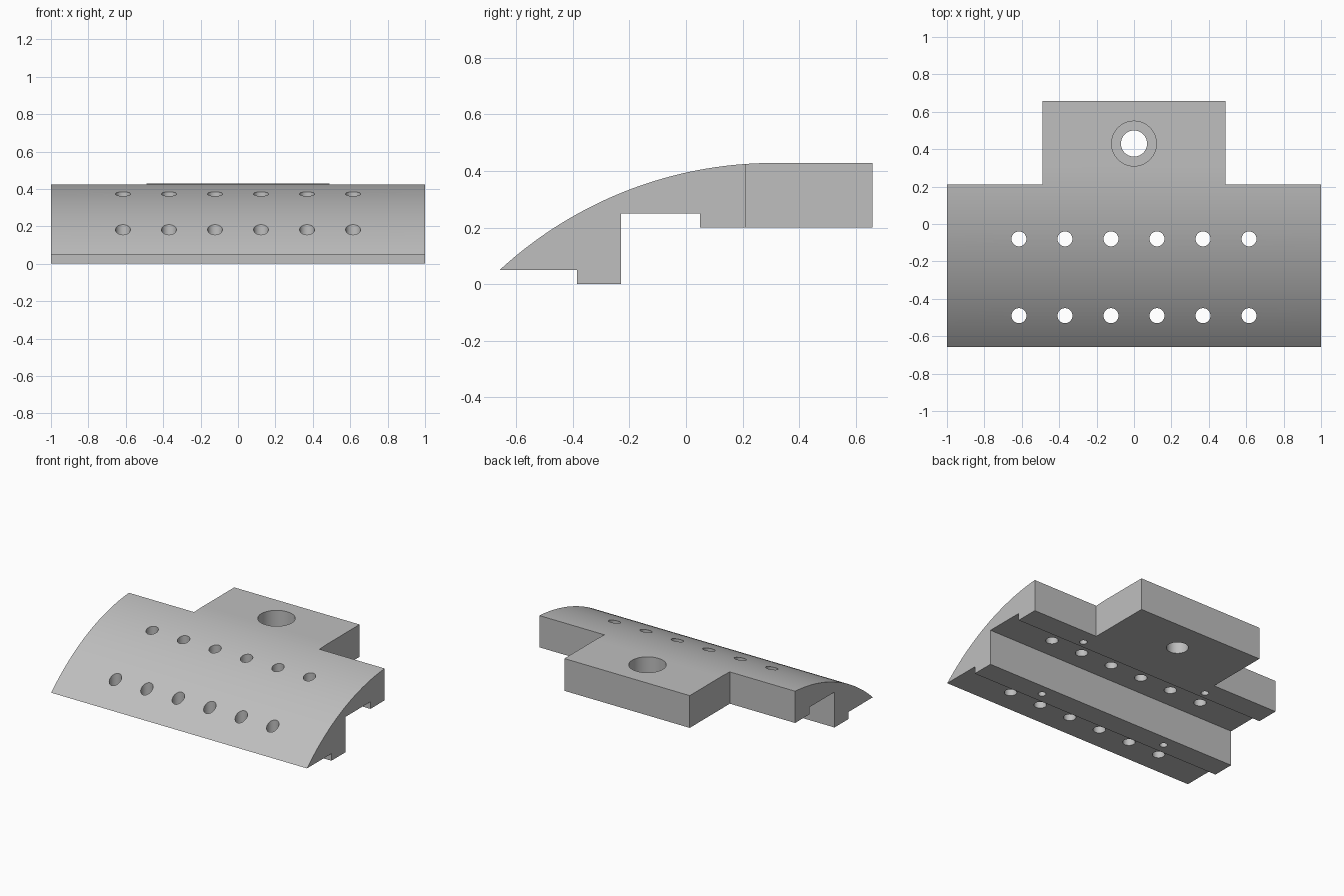
import bpy, bmesh, math
from mathutils import Matrix

cube = bpy.data.objects.get("Cube")
if cube:
    bpy.data.objects.remove(cube, do_unlink=True)

# Single plain grey
grey = bpy.data.materials.new("plain grey")
grey.use_nodes = True
colour = (0.52, 0.52, 0.52, 1)
grey.diffuse_color = colour
grey.node_tree.nodes["Principled BSDF"].inputs["Base Color"].default_value = colour


def add_object(name, bm):
    bmesh.ops.recalc_face_normals(bm, faces=bm.faces)
    mesh = bpy.data.meshes.new(name)
    bm.to_mesh(mesh)
    bm.free()
    mesh.materials.append(grey)
    obj = bpy.data.objects.new(name, mesh)
    bpy.context.collection.objects.link(obj)
    return obj


def extrude_x(name, profile, half_width):
    bm = bmesh.new()
    face = bm.faces.new([bm.verts.new((-half_width, y, z)) for y, z in profile])
    new = bmesh.ops.extrude_face_region(bm, geom=[face])["geom"]
    bmesh.ops.translate(bm, vec=(2 * half_width, 0, 0),
                        verts=[v for v in new if isinstance(v, bmesh.types.BMVert)])
    return add_object(name, bm)


def cylinder(name, x, y, radius, low, high):
    bm = bmesh.new()
    bmesh.ops.create_cone(bm, cap_ends=True, segments=40, radius1=radius, radius2=radius,
                          depth=high - low,
                          matrix=Matrix.Translation((x, y, (low + high) / 2)))
    return add_object(name, bm)


def box(name, x0, x1, y0, y1, z0, z1):
    bm = bmesh.new()
    bmesh.ops.create_cube(bm, size=1)
    bmesh.ops.scale(bm, vec=(x1 - x0, y1 - y0, z1 - z0), verts=bm.verts)
    bmesh.ops.translate(bm, vec=((x0 + x1) / 2, (y0 + y1) / 2, (z0 + z1) / 2), verts=bm.verts)
    return add_object(name, bm)


# Cross-section: stepped underside, flat tab top, arc falling to the front edge
ARC_Y, TOP, FRONT, LIP = 0.31, 0.428, -0.658, 0.05
run, drop = ARC_Y - FRONT, TOP - LIP
radius = (run ** 2 + drop ** 2) / (2 * drop)
sweep = math.asin(run / radius)
STEPS = 40
profile = [(-0.385, LIP), (-0.385, 0), (-0.23, 0), (-0.23, 0.25),
           (0.05, 0.25), (0.05, 0.2), (0.658, 0.2), (0.658, TOP)]
for i in range(STEPS + 1):
    a = sweep * i / STEPS
    profile.append((ARC_Y - radius * math.sin(a), TOP - radius * (1 - math.cos(a))))
body = extrude_x("curved_mounting_block", profile, 1)

# Rear corners are removed to leave the central tab
cutters = [box("corner_cutter", 0.49, 1.2, 0.21, 0.8, -0.1, 0.6),
           box("corner_cutter", -1.2, -0.49, 0.21, 0.8, -0.1, 0.6)]

# Two rows of through holes
for y in (-0.08, -0.49):
    for i in range(6):
        cutters.append(cylinder("row_hole_cutter", (i - 2.5) * 0.246, y, 0.04, -0.1, 0.6))

# Blind pin holes in the underside
for x in (-0.505, 0.505):
    cutters.append(cylinder("pin_hole_cutter", x, -0.31, 0.025, -0.1, 0.12))
    cutters.append(cylinder("pin_hole_cutter", x, 0.1, 0.025, 0.1, 0.3))

# Counterbored bolt hole in the tab
cutters.append(cylinder("counterbore_cutter", 0, 0.43, 0.12, 0.3, 0.6))
cutters.append(cylinder("bolt_hole_cutter", 0, 0.43, 0.07, -0.1, 0.6))

bpy.ops.object.select_all(action="DESELECT")
bpy.context.view_layer.objects.active = body
body.select_set(True)
for cutter in cutters:
    cut = body.modifiers.new("cut", "BOOLEAN")
    cut.operation = "DIFFERENCE"
    cut.solver = "EXACT"
    cut.object = cutter
    bpy.ops.object.modifier_apply(modifier=cut.name)
    bpy.data.objects.remove(cutter, do_unlink=True)

bpy.ops.object.shade_smooth_by_angle(angle=math.radians(30))
